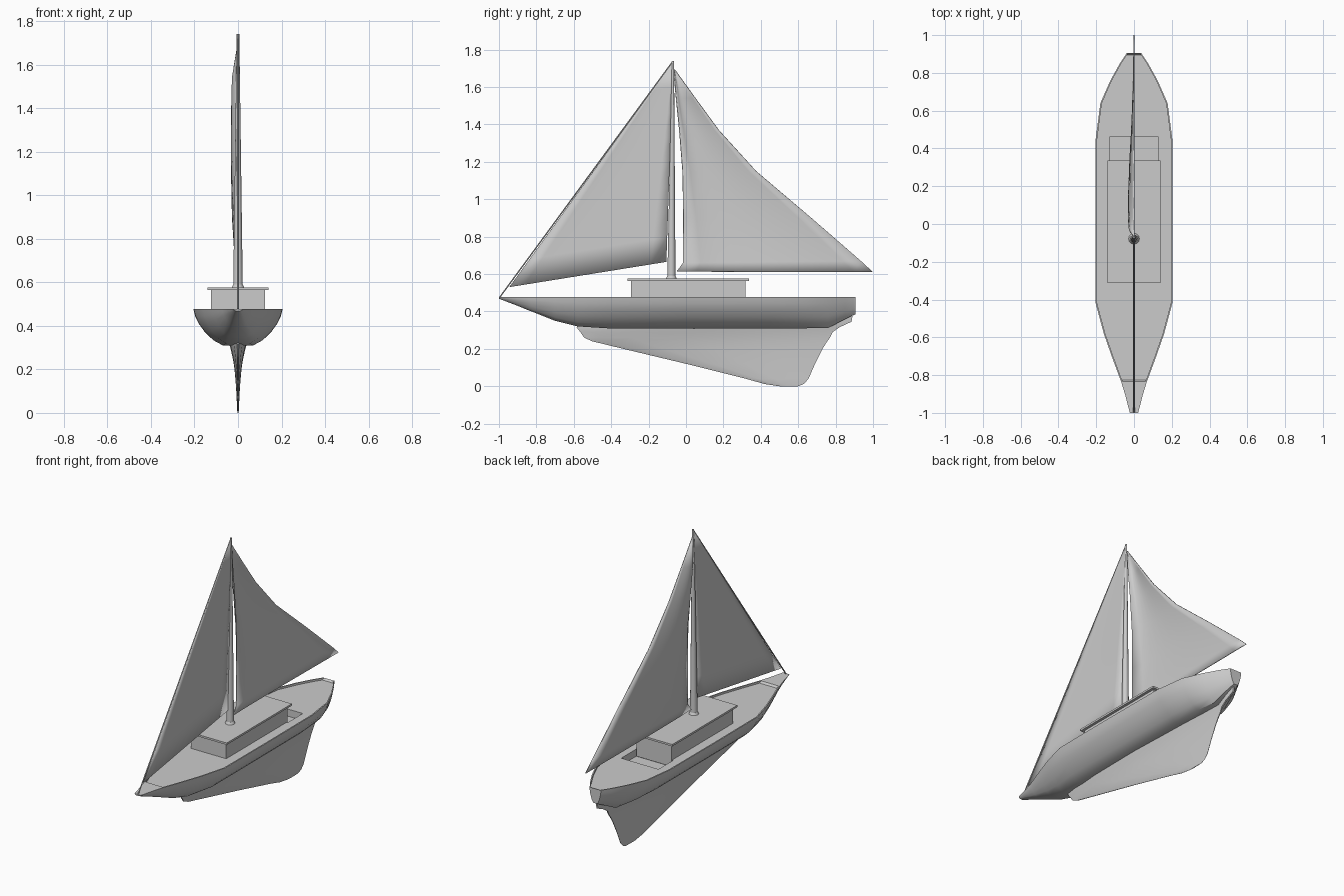
import bpy, bmesh, math
from mathutils import Vector

cube = bpy.data.objects.get("Cube")
if cube:
    bpy.data.objects.remove(cube, do_unlink=True)

grey = bpy.data.materials.new("plain grey")
grey.use_nodes = True
COLOUR = (0.6, 0.6, 0.6, 1)
grey.diffuse_color = COLOUR
for node in grey.node_tree.nodes:
    if node.type == 'BSDF_PRINCIPLED':
        node.inputs["Base Color"].default_value = COLOUR


def make(name, bm, smooth=None):
    bmesh.ops.remove_doubles(bm, verts=bm.verts, dist=0.0002)
    bmesh.ops.recalc_face_normals(bm, faces=bm.faces)
    mesh = bpy.data.meshes.new(name)
    bm.to_mesh(mesh)
    bm.free()
    ob = bpy.data.objects.new(name, mesh)
    mesh.materials.append(grey)
    bpy.context.collection.objects.link(ob)
    if smooth:
        shade(ob, smooth)
    return ob


def shade(ob, angle):
    bpy.ops.object.select_all(action='DESELECT')
    ob.select_set(True)
    bpy.context.view_layer.objects.active = ob
    bpy.ops.object.shade_smooth_by_angle(angle=math.radians(angle))


def loft(rings, closed=True):
    """Skin a list of equal point rings; closed rings also get end caps."""
    bm = bmesh.new()
    rows = [[bm.verts.new(p) for p in ring] for ring in rings]
    n = len(rows[0])
    for a, b in zip(rows, rows[1:]):
        for i in range(n if closed else n - 1):
            j = (i + 1) % n
            bm.faces.new((a[i], a[j], b[j], b[i]))
    if closed:
        bm.faces.new(rows[0])
        bm.faces.new(rows[-1])
    return bm


def box(name, x, y0, y1, z0, z1):
    return make(name, loft([[(-x, y0, z), (x, y0, z), (x, y1, z), (-x, y1, z)]
                            for z in (z0, z1)]))


def rod(name, start, end, r0, r1, sides=12):
    a, b = Vector(start), Vector(end)
    turn = (b - a).to_track_quat('Z', 'Y')
    rings = []
    for c, r in ((a, r0), (b, r1)):
        rings.append([c + turn @ Vector((r * math.cos(t), r * math.sin(t), 0))
                      for t in (2 * math.pi * i / sides for i in range(sides))])
    return make(name, loft(rings), 40)


# Hull: stations of y, half width, bottom height, deck depth inside the rim
TOP = 0.477
STATIONS = [(-1, .022, .468, 0), (-.9, .048, .43, 0), (-.835, .068, .403, 0),
            (-.825, .072, .4, .012), (-.7, .118, .35, .012), (-.58, .16, .32, .012),
            (-.42, .203, .31, .012), (0, .205, .31, .012), (.45, .203, .31, .012),
            (.64, .178, .31, .012), (.76, .125, .312, .012), (.85, .075, .358, .012),
            (.895, .045, .38, .012), (.905, .04, .385, 0)]
SECTION = [(0, 0), (.34, 0), (.55, .14), (.74, .36), (.88, .6), (.96, .8), (1, 1)]
rings = []
for y, w, b, d in STATIONS:
    half = [(w * u, y, b + (TOP - b) * v) for u, v in SECTION]
    half += [(w - .008, y, TOP), (w - .008, y, TOP - d), (0, y, TOP - d)]
    rings.append(half + [(-p[0], p[1], p[2]) for p in half[-2:0:-1]])
hull = make("hull", loft(rings))

# Cockpit well cut out of the deck behind the cabin
cutter = box("cockpit_cutter", .13, .31, .46, .42, .6)
cutter.hide_render = True
cut = hull.modifiers.new("cockpit", 'BOOLEAN')
cut.operation = 'DIFFERENCE'
cut.solver = 'EXACT'
cut.object = cutter
bpy.context.view_layer.objects.active = hull
bpy.ops.object.modifier_apply(modifier=cut.name)
bpy.data.objects.remove(cutter, do_unlink=True)
shade(hull, 35)

# Keel: lens sections of height, leading edge, trailing edge, half thickness
KEEL = [(0, .5, .6, .002), (.012, .42, .63, .004), (.04, .32, .655, .005),
        (.12, 0, .69, .009), (.2, -.335, .73, .016), (.24, -.5, .755, .022),
        (.26, -.545, .77, .026), (.29, -.565, .785, .033),
        (.315, -.585, .82, .04), (.345, -.56, .885, .045), (.375, -.5, .89, .045)]
LENS = [(0, .1), (.06, .5), (.2, .9), (.45, 1), (.75, .6), (1, .12)]
rings = []
for z, y0, y1, t in KEEL:
    side = [(t * v, y0 + (y1 - y0) * u, z) for u, v in LENS]
    rings.append(side + [(-x, y, h) for x, y, h in reversed(side)])
make("keel", loft(rings), 40)

# Cabin
box("cabin_walls", .123, -.293, .318, .425, .567)
box("cabin_roof", .14, -.312, .337, .564, .576)

# Mast and forestay
rod("mast", (0, -.078, .57), (0, -.07, 1.74), .022, .006)
rod("mast_collar", (0, -.078, .574), (0, -.078, .59), .03, .022)
rod("forestay", (0, -.995, .477), (0, -.072, 1.735), .004, .004, 6)


def sail(name, luff, leech, belly, columns=10):
    rows = []
    for (y0, z0), (y1, z1), depth in zip(luff, leech, belly):
        row = []
        for i in range(columns + 1):
            u = i / columns
            row.append((-depth * math.sin(math.pi * u ** .6),
                        y0 + (y1 - y0) * u, z0 + (z1 - z0) * u))
        rows.append(row)
    ob = make(name, loft(rows, closed=False), 60)
    thick = ob.modifiers.new("thickness", 'SOLIDIFY')
    thick.thickness = .006
    thick.offset = 0


# Main sail with a hollow trailing edge and a belly to the right
sail("main_sail",
     [(-.05, .613), (-.016, .66), (-.014, .9), (-.018, 1.15), (-.035, 1.37), (-.052, 1.54), (-.066, 1.695)],
     [(1, .61), (.935, .67), (.67, .9), (.375, 1.15), (.175, 1.37), (.05, 1.54), (-.058, 1.69)],
     [.004, .01, .025, .03, .029, .025, 0])

# Jib between the forestay and the mast
tack, clew, head = Vector((-.945, .53)), Vector((-.105, .665)), Vector((-.074, 1.73))
steps = [i / 8 for i in range(9)]
sail("jib",
     [tack.lerp(head, s) for s in steps],
     [clew.lerp(head + Vector((.005, 0)), s) for s in steps],
     [.003 * math.sin(math.pi * s) for s in steps])
